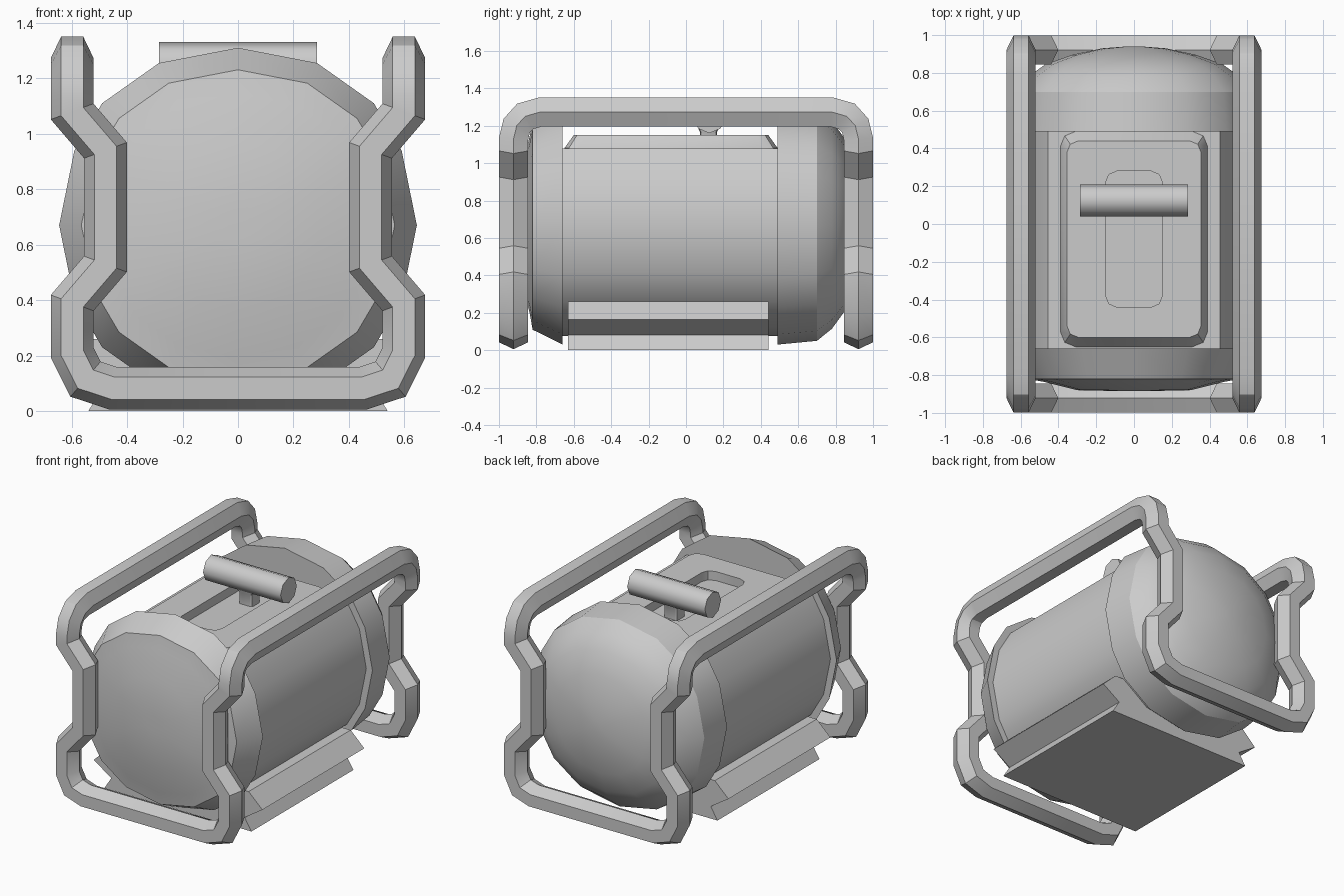
import bpy, bmesh, math
from mathutils import Vector

cube = bpy.data.objects.get("Cube")
if cube:
    bpy.data.objects.remove(cube, do_unlink=True)

# One plain grey for everything
grey = bpy.data.materials.new("plain_grey")
grey.use_nodes = True
grey.diffuse_color = (0.6, 0.6, 0.6, 1)
grey.node_tree.nodes["Principled BSDF"].inputs["Base Color"].default_value = (0.6, 0.6, 0.6, 1)

AXIS = 0.67  # height of the tank axis


def loft(name, rings, closed=False, angle=30):
    """Skin a row of equal-length point rings, capped unless closed."""
    bm = bmesh.new()
    rows = [[bm.verts.new(p) for p in ring] for ring in rings]
    n = len(rows[0])
    for i in range(len(rows) if closed else len(rows) - 1):
        a, b = rows[i], rows[(i + 1) % len(rows)]
        for j in range(n):
            k = (j + 1) % n
            bm.faces.new((a[j], a[k], b[k], b[j]))
    if not closed:
        bm.faces.new(rows[0])
        bm.faces.new(rows[-1])
    bmesh.ops.recalc_face_normals(bm, faces=bm.faces)
    mesh = bpy.data.meshes.new(name)
    bm.to_mesh(mesh)
    bm.free()
    mesh.materials.append(grey)
    obj = bpy.data.objects.new(name, mesh)
    bpy.context.collection.objects.link(obj)
    bpy.ops.object.select_all(action='DESELECT')
    obj.select_set(True)
    bpy.context.view_layer.objects.active = obj
    bpy.ops.object.shade_smooth_by_angle(angle=math.radians(angle))
    return obj


# Sixteen-sided tank section, slightly squared at the shoulders
quarter = [(0, 0.64), (0.285, 0.585), (0.49, 0.44), (0.59, 0.27), (0.645, 0)]
half = quarter + [(x, -z) for x, z in quarter[-2::-1]]
section = half + [(-x, z) for x, z in half[-2:0:-1]]


def tank_ring(r, y, pts=section):
    s = r / 0.645
    return [(x * s, y, AXIS + z * s) for x, z in pts]


# Tank body with its top sliced flat
body_pts = [p for p in section if p[1] < 0.5]
loft("tank_body", [tank_ring(0.6, y, body_pts) for y in (-0.7, 0.55)])

# Front cover and domed rear cover
front = [(0.645, -0.66), (0.565, -0.82), (0.48, -0.835), (0.3, -0.88), (0.05, -0.885)]
loft("front_cover", [tank_ring(r, y) for r, y in front])
rear = [(0.645, 0.49), (0.625, 0.70), (0.56, 0.78), (0.47, 0.845),
        (0.33, 0.895), (0.17, 0.93), (0.04, 0.94)]
loft("rear_dome", [tank_ring(r, y) for r, y in rear], angle=32)


def rounded_rect(hx, hy, r, z, cy=-0.08):
    pts = []
    for i, (sx, sy) in enumerate(((1, 1), (-1, 1), (-1, -1), (1, -1))):
        for j in range(3):
            a = math.radians(90 * i + 45 * j)
            pts.append((sx * (hx - r) + r * math.cos(a),
                        cy + sy * (hy - r) + r * math.sin(a), z))
    return pts


# Raised top plate with a sunken slot
loft("top_plate", [rounded_rect(0.39, 0.57, 0.08, 1.05),
                   rounded_rect(0.39, 0.57, 0.08, 1.08),
                   rounded_rect(0.355, 0.52, 0.06, 1.15),
                   rounded_rect(0.15, 0.36, 0.06, 1.15),
                   rounded_rect(0.15, 0.36, 0.06, 1.09)])

# T-shaped valve lever standing in the slot
loft("lever_stem", [rounded_rect(0.05, 0.045, 0.015, 1.08, 0.12),
                    rounded_rect(0.05, 0.045, 0.015, 1.165, 0.12),
                    rounded_rect(0.06, 0.055, 0.015, 1.185, 0.12),
                    rounded_rect(0.06, 0.055, 0.015, 1.24, 0.12)])
lever = [(0.085 * math.cos(i * math.pi / 4), 0.085 * math.sin(i * math.pi / 4))
         for i in range(8)]
loft("lever_grip", [[(x, 0.125 + u, 1.245 + v) for u, v in lever]
                    for x in (-0.285, 0.285)], angle=50)

# Base block with a notch along each side
side = [(0.54, 0), (0.49, 0.08), (0.62, 0.165), (0.52, 0.26)]
profile = side + [(-x, z) for x, z in reversed(side)]
loft("base_block", [[(x, y, z) for x, z in profile] for y in (-0.63, 0.44)])

# Carrying frame: one closed hexagonal tube, mirrored from a quarter path
path = [Vector((x, -0.922, z)) for x, z in
        ((0.45, 0.082), (0.55, 0.115), (0.598, 0.21), (0.598, 0.39),
         (0.478, 0.53), (0.478, 0.94), (0.598, 1.08))]
hints = [Vector((0, -1, 0))] * len(path)
bend = [Vector((0.598, y, z)) for y, z in
        ((-0.922, 1.13), (-0.905, 1.2), (-0.86, 1.25), (-0.78, 1.273))]
path += bend
hints += [Vector((0, -1, 1))] * len(bend)
for axis in (1, 0):
    flip = Vector([-1 if i == axis else 1 for i in range(3)])
    path += [p * flip for p in reversed(path)]
    hints += [h * flip for h in reversed(hints)]

hexagon = [(0.077, 0), (0.04, 0.077), (-0.04, 0.077),
           (-0.077, 0), (-0.04, -0.077), (0.04, -0.077)]
tube = []
for i, p in enumerate(path):
    d_in = (p - path[i - 1]).normalized()
    d_out = (path[(i + 1) % len(path)] - p).normalized()
    mid = (d_in + d_out) / 2
    t, mitre = mid.normalized(), 1 / mid.length
    n = (hints[i] - t * hints[i].dot(t)).normalized()
    b = t.cross(n)
    if abs(d_in.dot(n)) > 0.03:
        n = n * mitre
    else:
        b = b * mitre
    tube.append([p + b * u + n * v for u, v in hexagon])
loft("carrying_frame", tube, closed=True)
